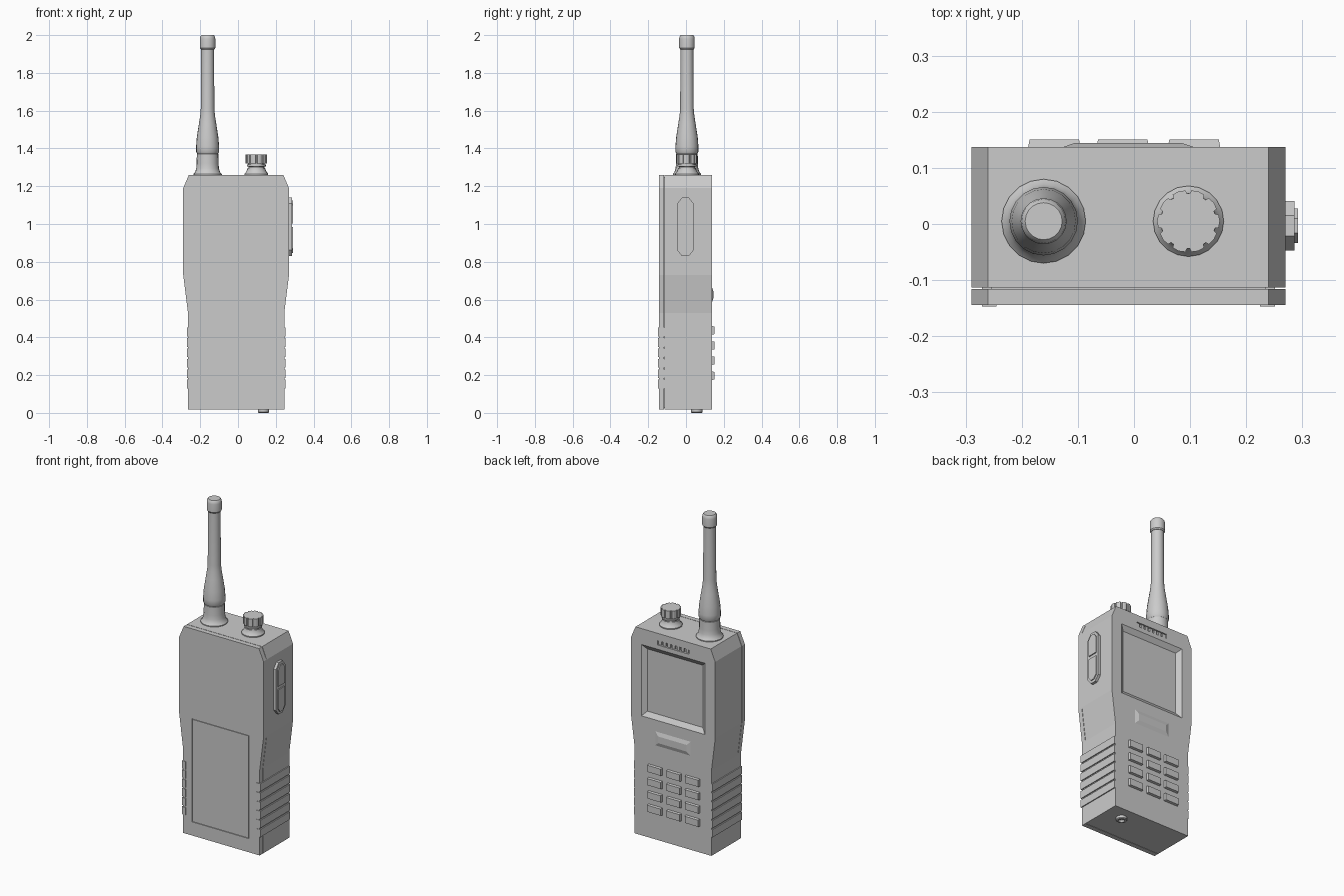
import bpy, bmesh, math
from mathutils import Vector

if "Cube" in bpy.data.objects:
    bpy.data.objects.remove(bpy.data.objects["Cube"])

CX = -0.01  # body centre line


def make(name, bm, smooth=False):
    bmesh.ops.recalc_face_normals(bm, faces=bm.faces)
    me = bpy.data.meshes.new(name)
    bm.to_mesh(me)
    bm.free()
    ob = bpy.data.objects.new(name, me)
    bpy.context.collection.objects.link(ob)
    if smooth:
        bpy.ops.object.select_all(action='DESELECT')
        ob.select_set(True)
        bpy.context.view_layer.objects.active = ob
        bpy.ops.object.shade_smooth_by_angle(angle=math.radians(35))
    return ob


def loft(name, rings, smooth=False):
    """Skin closed rings of equal length and cap both ends."""
    bm = bmesh.new()
    vs = [[bm.verts.new(p) for p in r] for r in rings]
    n = len(vs[0])
    for a, b in zip(vs, vs[1:]):
        for i in range(n):
            bm.faces.new((a[i], a[(i + 1) % n], b[(i + 1) % n], b[i]))
    bm.faces.new(vs[0])
    bm.faces.new(vs[-1])
    return make(name, bm, smooth)


def box(name, x0, x1, y0, y1, z0, z1, inset=0.0):
    """Box along y; the far (y1) face may be inset to slope the sides."""
    def ring(y, i):
        return [(x0 + i, y, z0 + i), (x1 - i, y, z0 + i), (x1 - i, y, z1 - i), (x0 + i, y, z1 - i)]
    return loft(name, [ring(y0, 0), ring(y1, inset)])


def turned(name, x, y, profile, n=20):
    """Round part from (radius, z) points."""
    return loft(name, [[(x + r * math.cos(2 * math.pi * i / n), y + r * math.sin(2 * math.pi * i / n), z)
                        for i in range(n)] for r, z in profile], True)


def cut(ob, cutter):
    m = ob.modifiers.new("cut", 'BOOLEAN')
    m.operation = 'DIFFERENCE'
    m.solver = 'EXACT'
    m.object = cutter
    bpy.context.view_layer.objects.active = ob
    bpy.ops.object.modifier_apply(modifier=m.name)
    bpy.data.objects.remove(cutter)


# Body shells: waisted outline with chamfered shoulders
half = [(0.255, 0.018), (0.255, 0.53), (0.28, 0.73), (0.28, 1.19), (0.25, 1.26)]
outline = [(CX + w, z) for w, z in half] + [(CX - w, z) for w, z in reversed(half)]


def shell(name, y0, y1):
    return loft(name, [[(x, y, z) for x, z in outline] for y in (y0, y1)])


front = shell("front_shell", -0.144, -0.1155)
rear = shell("rear_shell", -0.113, 0.137)
box("seam_core", CX - 0.245, CX + 0.245, -0.12, -0.11, 0.025, 1.25)

# Battery door outline groove on the front
groove = box("groove_cutter", -0.205, 0.175, -0.16, -0.139, 0.10, 0.72)
cut(front, groove)
box("battery_door", -0.201, 0.171, -0.139, -0.1435, 0.104, 0.716)

# Screen recess with sloping sides
cut(rear, box("screen_cutter", CX - 0.212, CX + 0.212, 0.1375, 0.117, 0.735, 1.165, 0.028))

# Earpiece slot with bars
cut(rear, box("slot_cutter", CX - 0.105, CX + 0.105, 0.15, 0.122, 1.19, 1.216))
for i in range(7):
    x = CX - 0.09 + i * 0.03
    box("earpiece_bar", x - 0.009, x + 0.009, 0.12, 0.132, 1.192, 1.214)

# Navigation button under the screen
box("navigation_button", CX - 0.12, CX + 0.12, 0.136, 0.1445, 0.58, 0.67, 0.025)

# Keypad
for z in (0.197, 0.277, 0.357, 0.437):
    for x in (-0.142, -0.02, 0.107):
        box("key", x - 0.047, x + 0.047, 0.135, 0.151, z - 0.023, z + 0.023, 0.003)

# Side grip ridges
for s in (-1, 1):
    for i in range(6):
        z = 0.13 + i * 0.055
        a, b = sorted((CX + s * 0.235, CX + s * 0.261))
        box("grip_ridge", a, b, -0.147, 0.135, z, z + 0.046)


# Push-to-talk pad on the right side
def pad(name, x0, x1, pts):
    return loft(name, [[(x, -0.003 + y, z) for y, z in pts] for x in (x0, x1)])


pad("side_button_frame", 0.265, 0.286, [(-0.018, 0.83), (0.018, 0.83), (0.044, 0.862), (0.044, 1.108),
                                       (0.018, 1.14), (-0.018, 1.14), (-0.044, 1.108), (-0.044, 0.862)])
for name, s in (("upper_side_button", 1), ("lower_side_button", -1)):
    pad(name, 0.28, 0.292, [(y, 0.985 + s * d) for y, d in
        ((-0.031, 0.018 if s > 0 else 0.002), (0.031, 0.018 if s > 0 else 0.002),
         (0.031, 0.116), (0.013, 0.139), (-0.013, 0.139), (-0.031, 0.116))])

# Antenna: flared socket, whip and tip
AX, AY = -0.161, 0.005
turned("antenna_socket", AX, AY, [(0.075, 1.255), (0.075, 1.265), (0.066, 1.275), (0.060, 1.295),
                                  (0.058, 1.32), (0.057, 1.37), (0.052, 1.376)])
turned("antenna_whip", AX, AY, [(0.054, 1.37), (0.061, 1.382), (0.061, 1.41), (0.057, 1.46), (0.046, 1.53),
                                (0.039, 1.575), (0.036, 1.61), (0.034, 1.94)])
turned("antenna_tip", AX, AY, [(0.036, 1.925), (0.041, 1.932), (0.041, 1.98), (0.039, 1.992), (0.033, 2.0)])

# Volume knob: flared collar, stepped neck and fluted cap
KX, KY = 0.097, 0.005
turned("knob_collar", KX, KY, [(0.063, 1.255), (0.063, 1.266), (0.055, 1.275), (0.048, 1.29), (0.047, 1.297)])
turned("knob_neck", KX, KY, [(0.042, 1.29), (0.042, 1.303), (0.05, 1.305), (0.05, 1.314),
                             (0.044, 1.316), (0.044, 1.325)])
flutes = []
for i in range(10):
    for da, r in ((-0.22, 0.055), (0.0, 0.056), (0.22, 0.055), (0.26, 0.049), (0.37, 0.049)):
        t = 2 * math.pi * i / 10 + da
        flutes.append((KX + r * math.cos(t), KY + r * math.sin(t)))
loft("knob_cap", [[(x, y, z) for x, y in flutes] for z in (1.32, 1.367)])

# Base stud with a dimple
turned("base_stud", 0.135, 0.057, [(0.03, 0.03), (0.03, 0.004), (0.026, 0.0), (0.017, 0.0), (0.012, 0.01)], 16)
